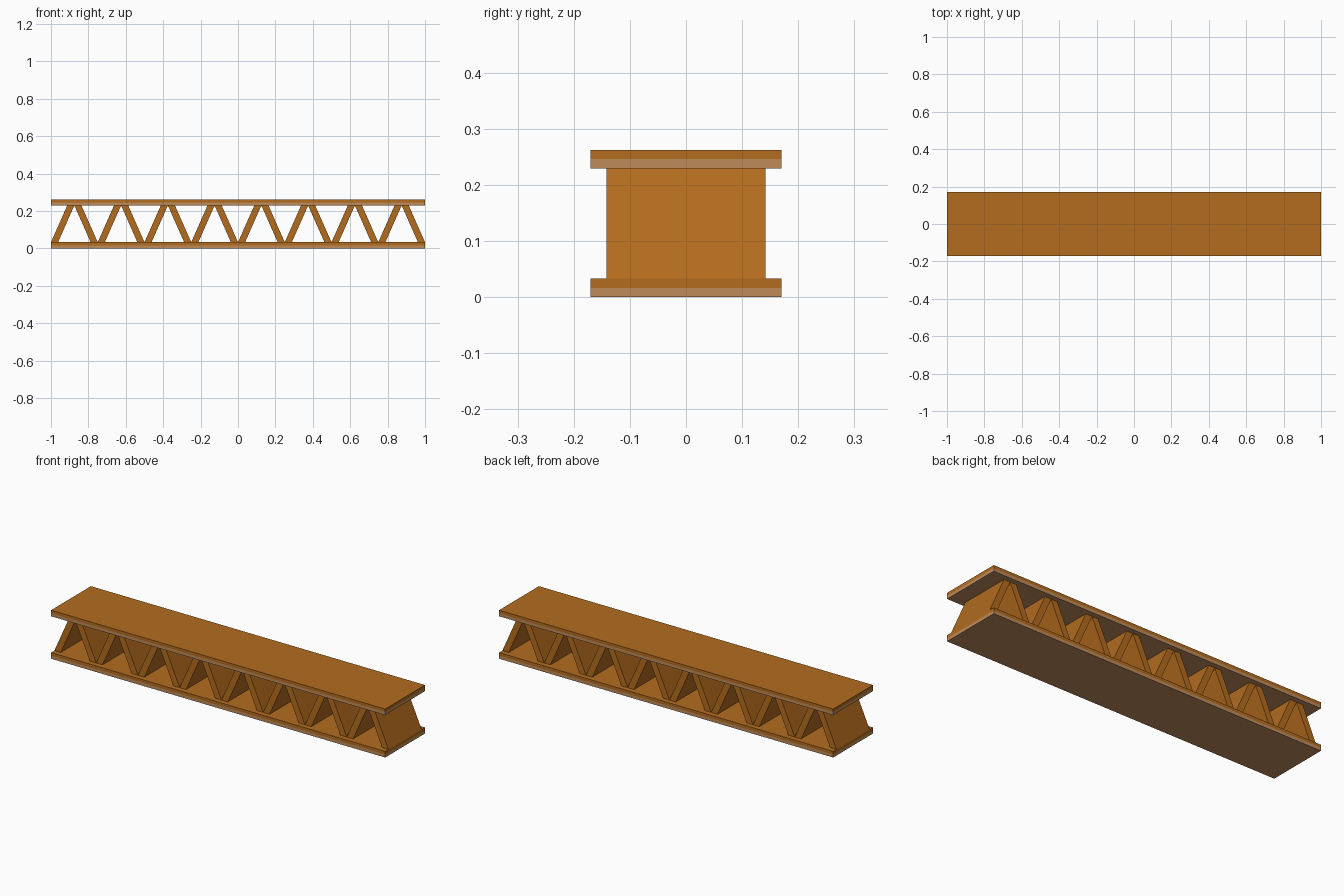
import bpy

if "Cube" in bpy.data.objects:
    bpy.data.objects.remove(bpy.data.objects["Cube"])

LENGTH, CHORD_Y, WEB_Y = 1.0, 0.17, 0.1415   # half sizes
LAYER = 0.0165                               # one flange layer
Z_LOW, Z_HIGH = 2 * LAYER, 0.2295            # web runs between these
PANELS = 8
PITCH = 2 * LENGTH / PANELS
STRIP = 0.038                                # horizontal thickness of a diagonal


def material(name, color):
    mat = bpy.data.materials.new(name)
    mat.diffuse_color = color
    mat.use_nodes = True
    mat.node_tree.nodes["Principled BSDF"].inputs["Base Color"].default_value = mat.diffuse_color
    return mat


wood = material("wood", (0.45, 0.15, 0.013, 1))
pale_wood = material("pale_wood", (0.52, 0.26, 0.105, 1))


def prism(name, profile, half_depth, mat):
    """Extrude an x-z profile (counter-clockwise from the front) along y."""
    n = len(profile)
    verts = [(x, y, z) for y in (-half_depth, half_depth) for x, z in profile]
    faces = [tuple(range(n)), tuple(range(2 * n - 1, n - 1, -1))]
    faces += [(i, i + n, (i + 1) % n + n, (i + 1) % n) for i in range(n)]
    mesh = bpy.data.meshes.new(name)
    mesh.from_pydata(verts, [], faces)
    mesh.materials.append(mat)
    obj = bpy.data.objects.new(name, mesh)
    bpy.context.collection.objects.link(obj)
    return obj


def board(name, z, mat):
    prism(name, [(-LENGTH, z), (LENGTH, z), (LENGTH, z + LAYER), (-LENGTH, z + LAYER)],
          CHORD_Y, mat)


# Two-layer flanges: pale layer below, darker layer above
for part, z in (("bottom_flange", 0), ("top_flange", Z_HIGH)):
    board(part + "_lower_layer", z, pale_wood)
    board(part + "_upper_layer", z + LAYER, wood)

# Zigzag web: a rising and a falling slat in every panel
for i in range(PANELS):
    left = -LENGTH + i * PITCH
    mid, right = left + PITCH / 2, left + PITCH
    prism(f"rising_slat_{i + 1}",
          [(left, Z_LOW), (left + STRIP, Z_LOW), (mid, Z_HIGH), (mid - STRIP, Z_HIGH)],
          WEB_Y, wood)
    prism(f"falling_slat_{i + 1}",
          [(right - STRIP, Z_LOW), (right, Z_LOW), (mid + STRIP, Z_HIGH), (mid, Z_HIGH)],
          WEB_Y, wood)
